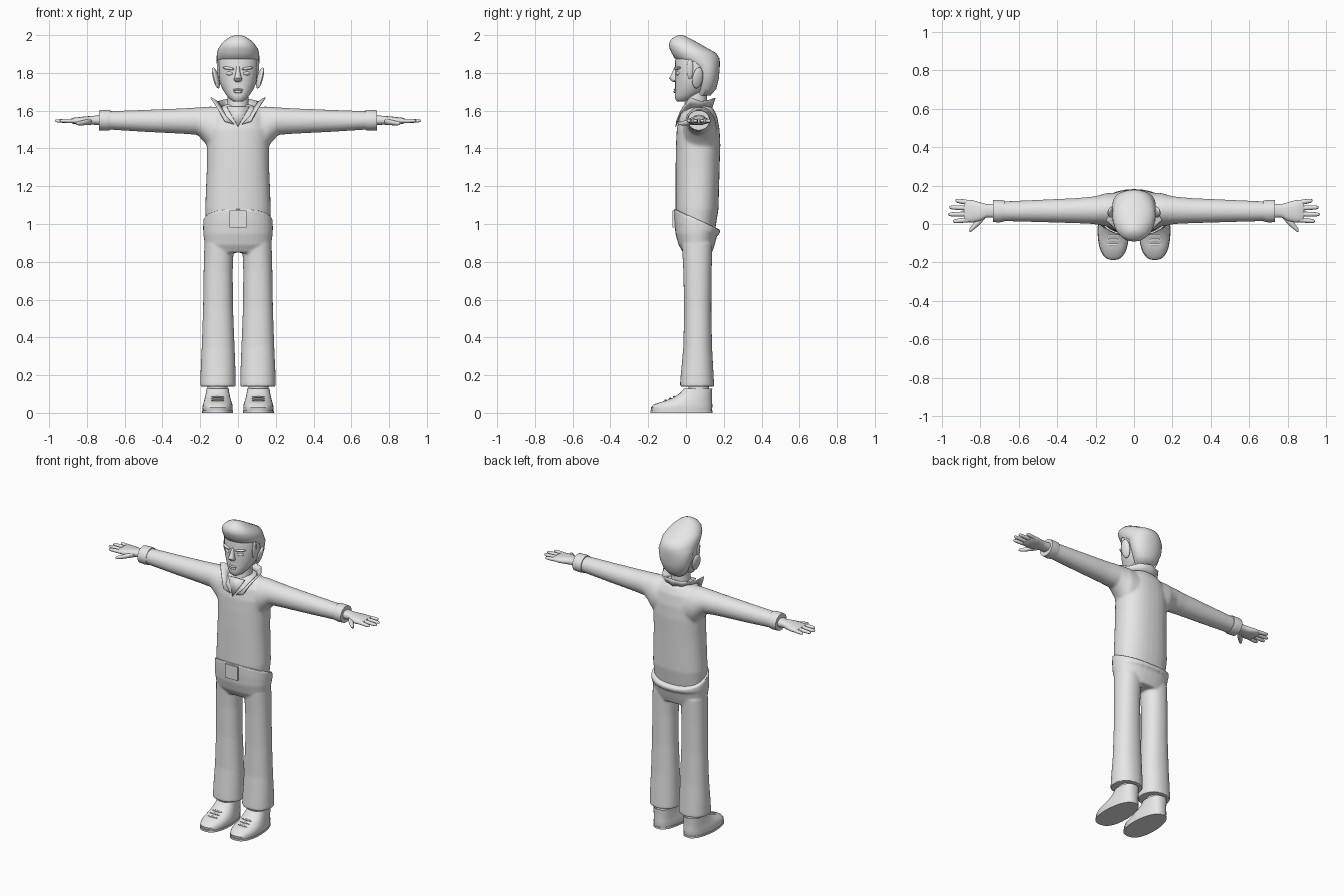
import bpy, bmesh, math
from mathutils import Vector, Matrix

grey = bpy.data.materials.new("plain_grey")
grey.diffuse_color = (0.8, 0.8, 0.8, 1)


def loft(bm, axis, rings, p=2.0, n=32, side=1):
    """Closed tube; ring = (position, a0, a1, b0, b1), a/b = x/y for axis z, y/z for axis x."""
    loops = []
    for t, a0, a1, b0, b1 in rings:
        loop = []
        for i in range(n):
            u = 2 * math.pi * i / n
            c, s = math.cos(u), math.sin(u)
            a = (a0 + a1) / 2 + (a1 - a0) / 2 * math.copysign(abs(c) ** (2 / p), c)
            b = (b0 + b1) / 2 + (b1 - b0) / 2 * math.copysign(abs(s) ** (2 / p), s)
            x, y, z = (a, b, t) if axis == 'z' else (t, a, b)
            loop.append(bm.verts.new((x * side, y, z)))
        loops.append(loop)
    for l0, l1 in zip(loops, loops[1:]):
        for i in range(n):
            j = (i + 1) % n
            bm.faces.new((l0[i], l0[j], l1[j], l1[i]))
    bm.faces.new(loops[0][::-1])
    bm.faces.new(loops[-1])


def blob(bm, loc, size, turn=(0, 0, 0), seg=16):
    m = Matrix.Translation(loc)
    for ang, ax in zip(turn, 'XYZ'):
        m = m @ Matrix.Rotation(math.radians(ang), 4, ax)
    bmesh.ops.create_uvsphere(bm, u_segments=seg, v_segments=seg // 2, radius=1,
                              matrix=m @ Matrix.Diagonal((*size, 1)))


def finish(name, bm, blend=0, angle=40, thick=0):
    """Make the object; blend = voxel size used to fuse overlapping parts."""
    bmesh.ops.recalc_face_normals(bm, faces=bm.faces)
    me = bpy.data.meshes.new(name)
    bm.to_mesh(me)
    bm.free()
    ob = bpy.data.objects.new(name, me)
    bpy.context.collection.objects.link(ob)
    if blend:
        r = ob.modifiers.new("fuse", 'REMESH')
        r.mode, r.voxel_size = 'VOXEL', blend
        s = ob.modifiers.new("soften", 'SMOOTH')
        s.factor, s.iterations = 0.5, 6
        dg = bpy.context.evaluated_depsgraph_get()
        ob.data = bpy.data.meshes.new_from_object(ob.evaluated_get(dg))
        ob.modifiers.clear()
    if thick:
        ob.modifiers.new("thickness", 'SOLIDIFY').thickness = thick
    ob.data.materials.clear()
    ob.data.materials.append(grey)
    bpy.ops.object.select_all(action='DESELECT')
    ob.select_set(True)
    bpy.context.view_layer.objects.active = ob
    bpy.ops.object.shade_smooth_by_angle(angle=math.radians(angle))
    return ob


# jacket: torso fused with both sleeves
bm = bmesh.new()
loft(bm, 'z', [(z, -w, w, f, b) for z, w, f, b in (
    (0.94, .165, -.045, .150), (1.08, .174, -.055, .172), (1.30, .165, -.055, .178),
    (1.42, .165, -.053, .182), (1.50, .168, -.049, .178), (1.57, .150, -.034, .165),
    (1.61, .110, -.012, .145), (1.635, .06, .01, .115))], 2.3)
for s in (1, -1):
    loft(bm, 'x', [(.08, -.02, .165, 1.36, 1.62), (.15, -.012, .16, 1.395, 1.622),
                   (.18, -.006, .15, 1.435, 1.62), (.215, 0, .143, 1.472, 1.617),
                   (.30, .004, .135, 1.478, 1.612), (.50, .010, .126, 1.488, 1.604),
                   (.72, .016, .116, 1.502, 1.596)], side=s)
finish("jacket", bm, .008)

# trousers: hips with a sloping waistband, fused with flared legs
bm = bmesh.new()
loft(bm, 'z', [(z, -w, w, f, b) for z, w, f, b in (
    (.848, .160, -.015, .138), (.89, .176, -.040, .152), (.95, .184, -.056, .168),
    (.98, .185, -.062, .178), (1.025, .183, -.064, .182))], 2.3)
for v in bm.verts:
    if v.co.z > .96:
        v.co.z += (.06 - v.co.y) * (.46 if v.co.z > 1 else .3)
for s in (1, -1):
    loft(bm, 'z', [(.14, .011, .2, -.033, .149), (.22, .013, .198, -.026, .145),
                   (.35, .018, .192, -.014, .138), (.55, .026, .185, -.010, .134),
                   (.75, .028, .182, -.014, .136), (.90, .022, .178, -.022, .14)], 2.2, side=s)
finish("trousers", bm, .007)

# belt buckle
bm = bmesh.new()
bmesh.ops.create_cube(bm, size=1, matrix=Matrix.Translation((0, -.065, 1.026)) @ Matrix.Diagonal((.09, .014, .09, 1)))
finish("buckle", bm, angle=30)

# sleeve cuffs
bm = bmesh.new()
for s in (1, -1):
    loft(bm, 'x', [(.675, .013, .122, 1.497, 1.603), (.70, .008, .126, 1.494, 1.604),
                   (.735, .010, .125, 1.496, 1.602)], side=s)
finish("cuffs", bm)

# hands with four fingers and a thumb each
bm = bmesh.new()
for s in (1, -1):
    loft(bm, 'x', [(.72, .032, .106, 1.522, 1.578), (.77, .034, .104, 1.526, 1.572),
                   (.80, .016, .112, 1.524, 1.570), (.84, .008, .124, 1.526, 1.566),
                   (.875, .010, .126, 1.531, 1.562), (.885, .016, .12, 1.538, 1.556)], 2.4, 20, s)
    for y0, y1, tip in ((.022, .014, .942), (.052, .050, .968), (.083, .087, .962), (.112, .122, .930)):
        rings = []
        for k, r in ((0, .013), (.5, .0125), (.85, .0105), (.97, .007), (1, .003)):
            y = y0 + (y1 - y0) * k
            rings.append((.862 + (tip - .862) * k, y - r, y + r, 1.546 - r * .9, 1.546 + r * .9))
        loft(bm, 'x', rings, n=10, side=s)
    loft(bm, 'x', [(.775, .03, .075, 1.526, 1.562), (.80, .0, .05, 1.524, 1.555),
                   (.825, -.022, .018, 1.522, 1.548), (.845, -.038, -.008, 1.522, 1.544),
                   (.857, -.042, -.026, 1.526, 1.540)], n=12, side=s)
finish("hands", bm, angle=50)

# neck
bm = bmesh.new()
loft(bm, 'z', [(1.54, -.07, .07, -.034, .12), (1.62, -.056, .056, -.008, .11),
               (1.72, -.055, .055, -.002, .11)])
finish("neck", bm)

# open shirt front: thin pointed panel below the neck
bm = bmesh.new()
pts = [(-.06, -.012, 1.62), (.06, -.012, 1.62), (0, -.052, 1.515)]
bm.faces.new([bm.verts.new(p) for p in pts])
finish("neckline", bm, thick=.006)

# upturned pointed collar
base = [(.02, -.052, 1.53), (.065, -.035, 1.575), (.078, .02, 1.61), (.078, .07, 1.62), (.05, .115, 1.615), (0, .13, 1.61)]
top = [(.07, -.052, 1.545), (.095, -.03, 1.60), (.142, .02, 1.672), (.108, .08, 1.65), (.07, .132, 1.66), (0, .15, 1.668)]
bm = bmesh.new()
for s in (1, -1):
    lo, hi = [[bm.verts.new((x * s, y, z)) for x, y, z in row] for row in (base, top)]
    for i in range(5):
        bm.faces.new((lo[i], lo[i + 1], hi[i + 1], hi[i]))
bmesh.ops.remove_doubles(bm, verts=bm.verts, dist=.001)
finish("collar", bm, thick=.007)

# head with nose
bm = bmesh.new()
loft(bm, 'z', [(z, -w, w, f, b) for z, w, f, b in (
    (1.648, .022, -.045, .0), (1.658, .04, -.056, .03), (1.68, .06, -.059, .07),
    (1.71, .080, -.057, .11), (1.75, .098, -.057, .14), (1.80, .107, -.056, .155),
    (1.86, .107, -.058, .155), (1.90, .098, -.05, .14))], 2.1)
loft(bm, 'z', [(1.752, -.012, .012, -.068, -.04), (1.760, -.021, .021, -.080, -.04),
               (1.772, -.020, .020, -.089, -.04), (1.80, -.012, .012, -.074, -.04),
               (1.835, -.009, .009, -.060, -.04)], n=12)
finish("head", bm)

# ears
bm = bmesh.new()
for s in (1, -1):
    blob(bm, (.117 * s, .062, 1.773), (.014, .030, .058), (-8, 14 * s, 20 * s))
finish("ears", bm)

# eyes, brows and lips
bm = bmesh.new()
for s in (1, -1):
    blob(bm, (.045 * s, -.042, 1.797), (.022, .011, .011), (0, 0, 18 * s))
finish("eyes", bm)
bm = bmesh.new()
for s in (1, -1):
    blob(bm, (.05 * s, -.045, 1.824), (.033, .012, .008), (0, -8 * s, 22 * s))
finish("brows", bm)
bm = bmesh.new()
blob(bm, (0, -.056, 1.711), (.027, .009, .006))
blob(bm, (0, -.056, 1.700), (.023, .010, .007))
finish("lips", bm)

# swept-up hair with overhanging front
bm = bmesh.new()
loft(bm, 'z', [(z, -w, w, f, b) for z, w, f, b in (
    (1.68, .050, .05, .130), (1.715, .078, .05, .160), (1.77, .102, .045, .174),
    (1.835, .112, .03, .179), (1.862, .113, -.030, .179), (1.878, .113, -.062, .176),
    (1.905, .112, -.076, .160), (1.93, .104, -.087, .115), (1.955, .087, -.091, .072),
    (1.978, .062, -.078, .030), (1.992, .038, -.058, .002), (2.0, .012, -.040, -.020))], 2.1)
finish("hair", bm, angle=50)

# sideburns in front of the ears
bm = bmesh.new()
for s in (1, -1):
    blob(bm, (.101 * s, .022, 1.82), (.010, .018, .055), (0, 4 * s, 0), 12)
finish("sideburns", bm)

# shoes with tapered heels, soles, laces and ankles
bm, soles, laces, ankles = (bmesh.new() for _ in range(4))
for s in (1, -1):
    loft(bm, 'z', [(z, .108 - w, .108 + w, f, b) for z, w, f, b in (
        (.008, .078, -.182, .136), (.028, .080, -.186, .139), (.046, .078, -.170, .139),
        (.060, .074, -.125, .138), (.080, .070, -.070, .137), (.105, .066, -.032, .138),
        (.128, .064, -.012, .139), (.118, .054, .0, .128))], 2.5, side=s)
    loft(soles, 'z', [(0, .026, .190, -.188, .141), (.012, .026, .190, -.188, .141)], 2.5, side=s)
    for y, z in ((-.108, .066), (-.084, .076), (-.062, .086)):
        blob(laces, (.108 * s, y, z), (.036, .007, .005), seg=10)
    loft(ankles, 'z', [(.08, .055, .161, .012, .122), (.16, .055, .161, .012, .122)], side=s)
for b in (bm, soles):
    for v in b.verts:
        if v.co.y > -.02:
            c = math.copysign(.108, v.co.x)
            v.co.x = c + (v.co.x - c) * (1 - .9 * (v.co.y + .02))
finish("shoes", bm)
finish("soles", soles)
finish("laces", laces)
finish("ankles", ankles)
